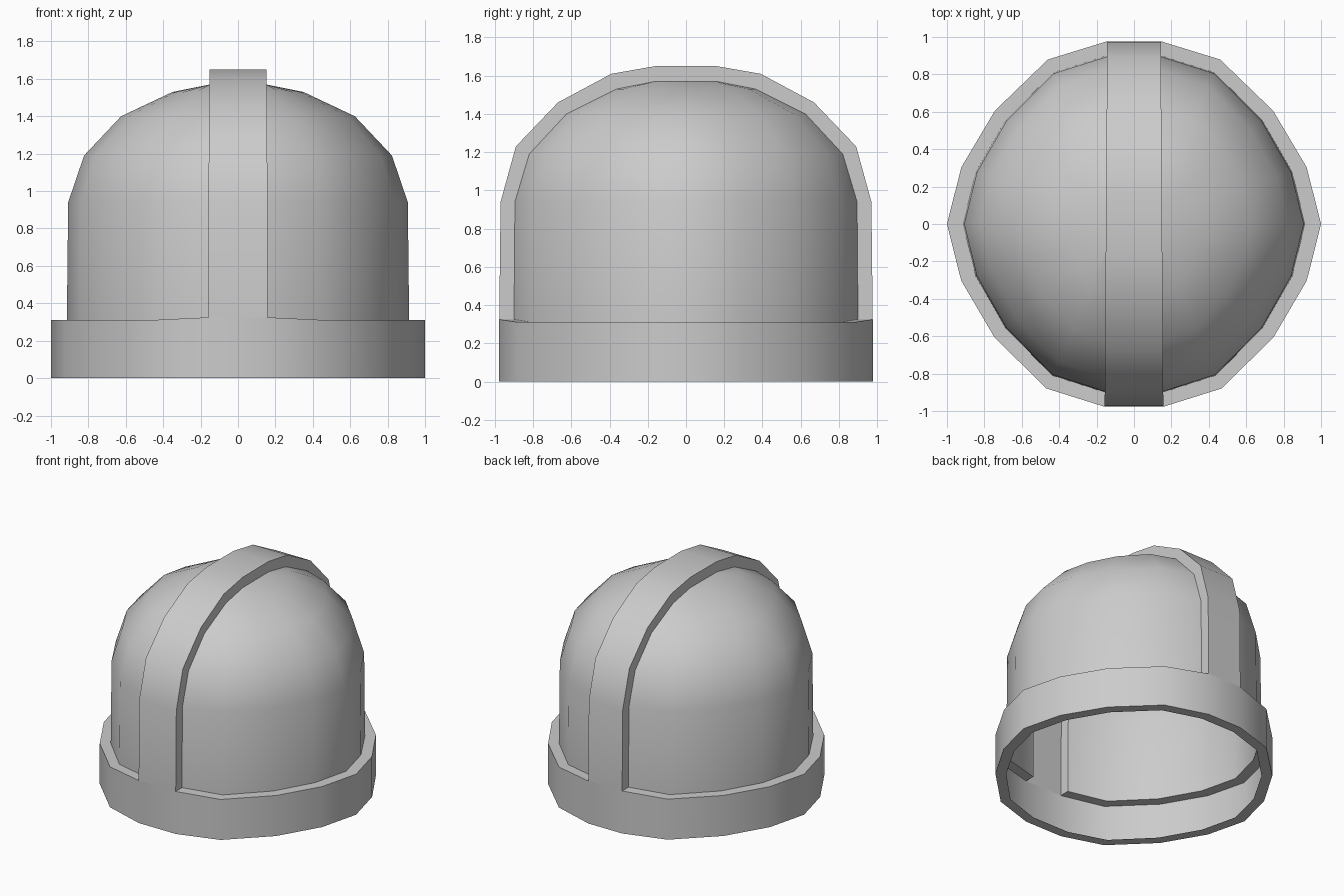
import bpy, bmesh
from math import radians

if "Cube" in bpy.data.objects:
    bpy.data.objects.remove(bpy.data.objects["Cube"])

# Half outline in plan, from back to front, 8 segments (unit size)
QUARTER = [(0, 1), (.37, .90), (.70, .62), (.91, .31), (1, 0)]
HALF = QUARTER + [(x, -y) for x, y in QUARTER[-2::-1]]


def strap_w(y):
    """Half width of the crest strap, a little wider at the front."""
    return .150 - .007 * y


def sheet(name, grid, wrap=False, flip=False):
    """Thin single-sided surface through a grid of points."""
    bm = bmesh.new()
    rows = [[bm.verts.new(p) for p in r] for r in grid]
    cols = len(rows[0])
    for lo, hi in zip(rows, rows[1:]):
        for j in range(cols if wrap else cols - 1):
            k = (j + 1) % cols
            f = bm.faces.new((lo[j], lo[k], hi[k], hi[j]))
            if flip:
                f.normal_flip()
    me = bpy.data.meshes.new(name)
    bm.to_mesh(me)
    bm.free()
    ob = bpy.data.objects.new(name, me)
    bpy.context.collection.objects.link(ob)
    bpy.ops.object.select_all(action='DESELECT')
    ob.select_set(True)
    bpy.context.view_layer.objects.active = ob
    bpy.ops.object.shade_smooth_by_angle(angle=radians(40))


def half_ring(rx, ry, z, side=1, lift=0):
    """Half outline from strap edge to strap edge, ends lifted slightly."""
    pts = []
    for i, (u, v) in enumerate(HALF):
        y = v * ry
        w = strap_w(y)
        x = w + u * max(rx - w, 0)
        pts.append((side * x, y, z + (lift if i in (0, 8) else 0)))
    return pts


# Dome panels: flat ledge, then rings (x extent, y extent, z) up to the strap
BAND = (1.0, .977, .31)
DOME = [(.915, .90, .31), (.908, .895, .94), (.823, .82, 1.19),
        (.625, .625, 1.40), (.35, .365, 1.53), (.149, .16, 1.57)]
for side, label in ((1, "right"), (-1, "left")):
    grid = [half_ring(*r, side, .015 if i < 2 else 0)
            for i, r in enumerate([BAND] + DOME)]
    sheet("dome_panel_" + label, grid, flip=side > 0)

# Crest strap: raised top with two side walls, open underneath
TOP = [(.977, .325), (.97, .94), (.89, 1.23), (.67, 1.46), (.39, 1.61), (.16, 1.65)]
LOW = [(y, max(z, .325)) for _, y, z in DOME]
mirror = lambda p: [(-y, z) for y, z in p] + p[::-1]
rows = []
for (yo, zo), (yi, zi) in zip(mirror(TOP), mirror(LOW)):
    wo, wi = strap_w(yo), strap_w(yi)
    rows.append([(-wi, yi, zi), (-wo, yo, zo), (wo, yo, zo), (wi, yi, zi)])
sheet("crest_strap", rows)


# Base band: 18-sided wall with a flat lip turned in at the bottom
def full_ring(rx, ry, z, lift=0):
    return half_ring(rx, ry, z, 1, lift) + half_ring(rx, ry, z, -1, lift)[::-1]


sheet("base_band", [full_ring(.918, .90, 0), full_ring(1, .977, 0),
                    full_ring(*BAND, .015)], wrap=True, flip=True)
